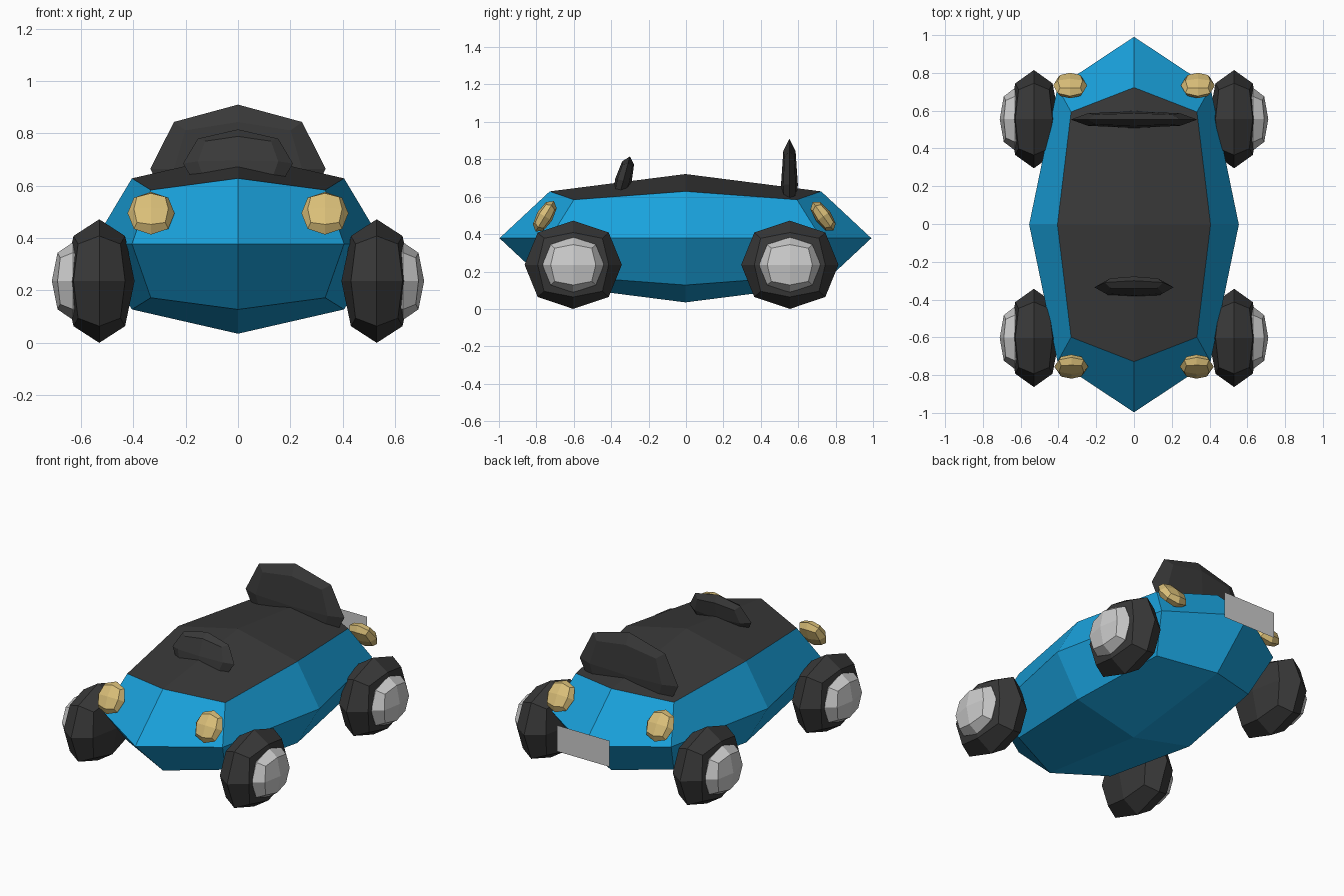
import bpy, bmesh, math
from mathutils import Matrix, Vector

if "Cube" in bpy.data.objects:
    bpy.data.objects.remove(bpy.data.objects["Cube"])


def material(name, rgb):
    m = bpy.data.materials.new(name)
    m.diffuse_color = (*rgb, 1)
    m.use_nodes = True
    m.node_tree.nodes["Principled BSDF"].inputs["Base Color"].default_value = m.diffuse_color
    return m


BLUE = material("blue paint", (0.01, 0.36, 0.72))
DARK = material("dark rubber", (0.04, 0.04, 0.04))
GOLD = material("lamp gold", (0.70, 0.52, 0.19))
ROUND = {1: 1.0, 2: 0.73, 3: 0.6}


def rounded_box(name, centre, half, mat=None, tilt=0, top_mat=None):
    """Cube split once per side and rounded: 24 flat quads."""
    bm = bmesh.new()
    bmesh.ops.create_cube(bm, size=2)
    bmesh.ops.subdivide_edges(bm, edges=bm.edges[:], cuts=1, use_grid_fill=True)
    bm.normal_update()
    if top_mat:
        for f in bm.faces:
            f.material_index = int(f.normal.z > 0.9)
    for v in bm.verts:
        v.co *= ROUND[sum(abs(c) > 0.5 for c in v.co)]
    bm.transform(Matrix.Translation(Vector(centre))
                 @ Matrix.Rotation(math.radians(tilt), 4, 'X')
                 @ Matrix.Diagonal((*half, 1)))
    me = bpy.data.meshes.new(name)
    bm.to_mesh(me)
    bm.free()
    for m in (mat, top_mat):
        if m:
            me.materials.append(m)
    ob = bpy.data.objects.new(name, me)
    bpy.context.collection.objects.link(ob)
    return ob


# Body with dark upper deck
rounded_box("body", (0, -0.003, 0.378), (0.555, 0.994, 0.343), BLUE, top_mat=DARK)

# Seat back and dashboard
rounded_box("seat_back", (0, 0.553, 0.665), (0.335, 0.045, 0.245), DARK)
rounded_box("dashboard", (0, -0.335, 0.685), (0.21, 0.045, 0.135), DARK, tilt=-15)

# Wheels, hubs and lamps on both sides
for side, s in (("right", 1), ("left", -1)):
    for end, y in (("front", -0.603), ("rear", 0.555)):
        rounded_box(f"{end}_{side}_wheel", (s * 0.53, y, 0.236), (0.135, 0.26, 0.236), DARK)
        rounded_box(f"{end}_{side}_hub", (s * 0.631, y, 0.236), (0.08, 0.165, 0.148))
    rounded_box(f"front_{side}_lamp", (s * 0.332, -0.755, 0.495), (0.09, 0.045, 0.095), GOLD, tilt=-31)
    rounded_box(f"rear_{side}_lamp", (s * 0.338, 0.733, 0.495), (0.09, 0.045, 0.095), GOLD, tilt=36)

# Flat rear plate
me = bpy.data.meshes.new("rear_plate")
me.from_pydata([(0.18, 0.997, 0.30), (-0.18, 0.997, 0.30),
                (-0.18, 0.997, 0.46), (0.18, 0.997, 0.46)], [], [(0, 1, 2, 3)])
bpy.context.collection.objects.link(bpy.data.objects.new("rear_plate", me))
